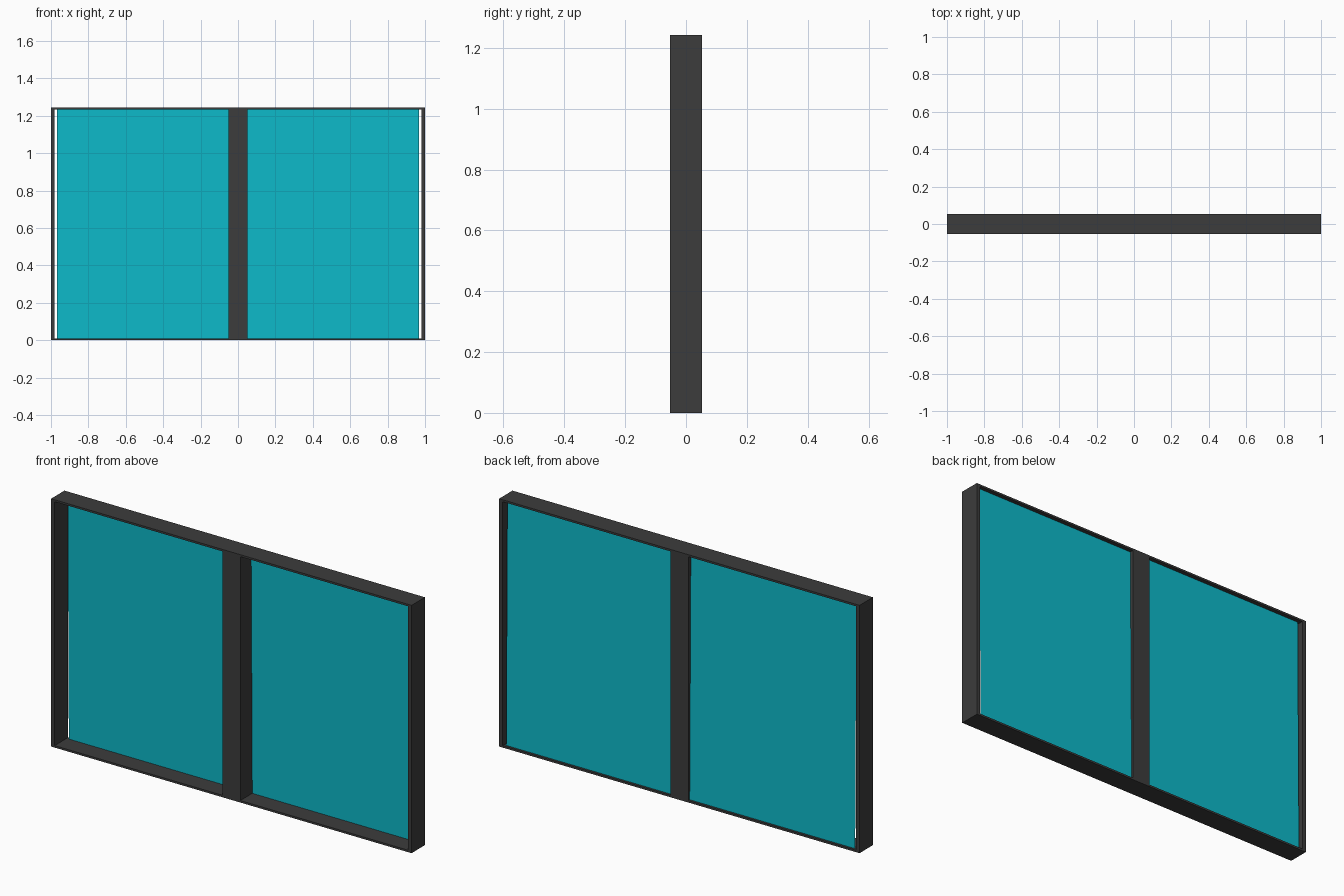
import bpy, bmesh
from mathutils import Matrix

if "Cube" in bpy.data.objects:
    bpy.data.objects.remove(bpy.data.objects["Cube"])

W, H, D = 2.0, 1.243, 0.106   # overall width, height, depth
SIDE, RAIL, MULLION = 0.02, 0.01, 0.10


def material(name, color):
    m = bpy.data.materials.new(name)
    m.diffuse_color = (*color, 1)
    m.use_nodes = True
    m.node_tree.nodes["Principled BSDF"].inputs["Base Color"].default_value = m.diffuse_color
    return m


dark = material("dark_frame", (0.045, 0.045, 0.045))
cyan = material("cyan_glass", (0.004, 0.49, 0.59))


def finish(name, bm, mat):
    mesh = bpy.data.meshes.new(name)
    bm.to_mesh(mesh)
    bm.free()
    mesh.materials.append(mat)
    ob = bpy.data.objects.new(name, mesh)
    bpy.context.collection.objects.link(ob)
    return ob


def box(name, center, size, mat):
    bm = bmesh.new()
    bmesh.ops.create_cube(bm, size=1, matrix=Matrix.Translation(center) @ Matrix.Diagonal((*size, 1)))
    return finish(name, bm, mat)


# outer frame: one hollow ring, so the corners have no overlapping faces
bm = bmesh.new()
loops = []
for y in (-D / 2, D / 2):
    for sx, sz in ((0, 0), (SIDE, RAIL)):
        x = W / 2 - sx
        loops.append([bm.verts.new(c) for c in
                      ((-x, y, sz), (x, y, sz), (x, y, H - sz), (-x, y, H - sz))])
fo, fi, bo, bi = loops
for a, b in ((fo, fi), (fi, bi), (bi, bo), (bo, fo)):
    for i in range(4):
        j = (i + 1) % 4
        bm.faces.new((a[i], a[j], b[j], b[i]))
bmesh.ops.recalc_face_normals(bm, faces=bm.faces)
finish("outer_frame", bm, dark)

# centre mullion between the rails
box("centre_mullion", (0, 0, H / 2), (MULLION, D, H - 2 * RAIL), dark)

# two panes near the back, leaning slightly, with a small gap at the sides
for name, s in (("left_pane", -1), ("right_pane", 1)):
    bm = bmesh.new()
    pts = [(s * x, y, z) for x, y, z in
           ((0.03, 0.042, RAIL), (0.968, 0.042, RAIL),
            (0.968, 0.033, H - RAIL), (0.03, 0.033, H - RAIL))]
    face = bm.faces.new([bm.verts.new(p) for p in pts])
    if face.normal.y > 0:
        face.normal_flip()
    finish(name, bm, cyan)
